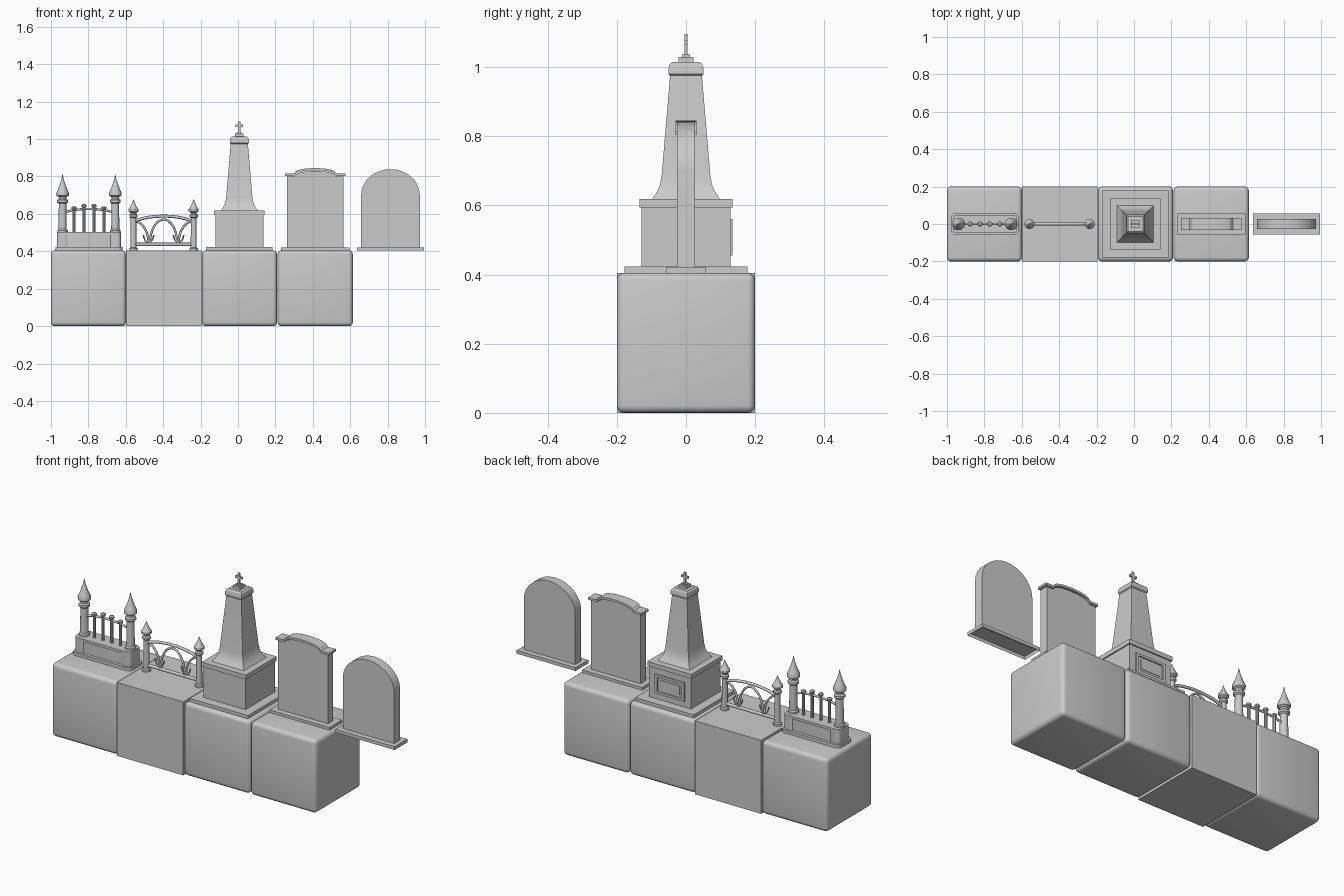
import bpy, bmesh, math

if "Cube" in bpy.data.objects:
    bpy.data.objects.remove(bpy.data.objects["Cube"])


def finish(name, bm, angle=30):
    me = bpy.data.meshes.new(name)
    bmesh.ops.recalc_face_normals(bm, faces=bm.faces)
    bm.to_mesh(me)
    bm.free()
    ob = bpy.data.objects.new(name, me)
    bpy.context.collection.objects.link(ob)
    smooth(ob, angle)
    return ob


def smooth(ob, angle=30):
    bpy.ops.object.select_all(action='DESELECT')
    ob.select_set(True)
    bpy.context.view_layer.objects.active = ob
    bpy.ops.object.shade_smooth_by_angle(angle=math.radians(angle))


def box(name, x, hx, hy, z0, z1, y=0, bevel=0, vertical_only=False, seg=3, open_bottom=False):
    bm = bmesh.new()
    bmesh.ops.create_cube(bm, size=1)
    for v in bm.verts:
        v.co = (x + v.co.x * 2 * hx, y + v.co.y * 2 * hy, (z0 + z1) / 2 + v.co.z * (z1 - z0))
    if bevel:
        edges = [e for e in bm.edges if not vertical_only
                 or abs(e.verts[0].co.z - e.verts[1].co.z) > 1e-4]
        bmesh.ops.bevel(bm, geom=edges, offset=bevel, segments=seg, profile=0.5, affect='EDGES')
    if open_bottom:
        bmesh.ops.delete(bm, geom=[f for f in bm.faces if f.calc_center_median().z < z0 + 1e-4],
                         context='FACES_ONLY')
    return finish(name, bm, 60 if bevel else 30)


def stack(name, x, profile, n, turn=0, angle=30):
    """Revolve (radius, z) pairs with n sides."""
    bm = bmesh.new()
    rings = []
    for r, z in profile:
        rings.append([bm.verts.new((x + r * math.cos(turn + 2 * math.pi * i / n),
                                    r * math.sin(turn + 2 * math.pi * i / n), z)) for i in range(n)])
    for a, b in zip(rings, rings[1:]):
        for i in range(n):
            bm.faces.new((a[i], a[(i + 1) % n], b[(i + 1) % n], b[i]))
    bm.faces.new(rings[0])
    bm.faces.new(rings[-1])
    return finish(name, bm, angle)


def slab(name, outline, hy):
    """Extrude an (x, z) outline through y."""
    bm = bmesh.new()
    f = bm.faces.new([bm.verts.new((x, -hy, z)) for x, z in outline])
    ext = bmesh.ops.extrude_face_region(bm, geom=[f])
    for v in ext['geom']:
        if isinstance(v, bmesh.types.BMVert):
            v.co.y = hy
    return finish(name, bm, 15)


def tube(name, pts, r):
    cu = bpy.data.curves.new(name, 'CURVE')
    cu.dimensions = '3D'
    cu.bevel_depth = r
    cu.bevel_resolution = 2
    cu.use_fill_caps = True
    sp = cu.splines.new('POLY')
    sp.points.add(len(pts) - 1)
    for p, (x, z) in zip(sp.points, pts):
        p.co = (x, 0, z, 1)
    ob = bpy.data.objects.new(name, cu)
    bpy.context.collection.objects.link(ob)
    bpy.ops.object.select_all(action='DESELECT')
    ob.select_set(True)
    bpy.context.view_layer.objects.active = ob
    bpy.ops.object.convert(target='MESH')
    smooth(bpy.context.view_layer.objects.active, 50)


def arc(cx, cz, rx, rz, a0, a1, n=14):
    return [(cx + rx * math.cos(math.radians(a0 + (a1 - a0) * i / n)),
             cz + rz * math.sin(math.radians(a0 + (a1 - a0) * i / n))) for i in range(n + 1)]


# Ground blocks: three rounded, one crisp
for i, x in enumerate((-0.8, 0.008, 0.413)):
    box(f"ground_block_{i}", x, 0.201, 0.2, 0, 0.405, bevel=0.022, seg=4)
box("ground_block_plain", -0.397, 0.202, 0.2, 0, 0.405)

# Walled fence
c = -0.797
box("fence_wall_plinth", c, 0.18, 0.06, 0.402, 0.422, bevel=0.025, vertical_only=True)
box("fence_wall", c, 0.165, 0.043, 0.42, 0.492, bevel=0.02, vertical_only=True)
box("fence_wall_coping", c, 0.172, 0.049, 0.488, 0.502, bevel=0.022, vertical_only=True)
for s in (-1, 1):
    box("wall_pier", c + s * 0.14, 0.031, 0.047, 0.42, 0.49, bevel=0.018, vertical_only=True)
    stack("wall_post", c + s * 0.141,
          [(0.028, 0.5), (0.028, 0.512), (0.022, 0.518), (0.02, 0.655), (0.029, 0.662), (0.029, 0.674),
           (0.02, 0.68), (0.02, 0.69), (0.033, 0.698), (0.034, 0.712), (0.026, 0.728),
           (0.015, 0.757), (0.006, 0.785), (0.001, 0.81)], 14)
for k, h in ((-1.5, 0.64), (-0.5, 0.652), (0.5, 0.652), (1.5, 0.64)):
    stack("wall_spindle", c + k * 0.053,
          [(0.008, 0.5), (0.008, h - 0.018), (0.013, h - 0.014), (0.014, h - 0.005), (0.008, h)], 10)
tube("wall_fence_rail", arc(c, 0.59, 0.15, 0.036, 155, 25), 0.006)

# Low fence
c = -0.398
for s in (-1, 1):
    stack("low_fence_post", c + s * 0.161,
          [(0.022, 0.402), (0.022, 0.415), (0.016, 0.42), (0.015, 0.578), (0.022, 0.584), (0.022, 0.594),
           (0.015, 0.6), (0.015, 0.606), (0.027, 0.614), (0.027, 0.624), (0.018, 0.637),
           (0.007, 0.66), (0.001, 0.677)], 14)
    tube("fence_quarter_arch", arc(c + s * 0.155, 0.44, 0.075, 0.12, 90, 90 - 90 * -s), 0.006)
    tube("fence_inner_arch", arc(c, 0.44, 0.073, 0.13, 90, 90 - 90 * s), 0.006)
    tube("fence_scroll", arc(c + s * 0.08, 0.495, 0.028, 0.048, 190, 350, 8), 0.004)
tube("low_fence_top_rail", arc(c, 0.53, 0.18, 0.058, 150, 30), 0.008)
tube("low_fence_bottom_rail", [(c - 0.16, 0.437), (c + 0.16, 0.437)], 0.009)

# Obelisk monument
c = 0.007
box("obelisk_plinth", c, 0.178, 0.178, 0.403, 0.423)
box("obelisk_pedestal", c, 0.128, 0.128, 0.42, 0.597)
box("obelisk_pedestal_cap", c, 0.135, 0.135, 0.594, 0.618)
d = math.sqrt(2)
stack("obelisk_shaft", c, [(h * d, z) for h, z in (
    (0.098, 0.618), (0.085, 0.637), (0.075, 0.66), (0.07, 0.69), (0.046, 0.975), (0.051, 0.98),
    (0.051, 0.995), (0.047, 1.008), (0.04, 1.014))], 4, math.pi / 4, 20)
box("obelisk_top_block", c, 0.022, 0.022, 1.012, 1.029)
box("obelisk_top_step", c, 0.014, 0.012, 1.028, 1.036)
box("cross_upright", c, 0.006, 0.004, 1.034, 1.095)
box("cross_arm", c, 0.021, 0.004, 1.065, 1.077)
# Framed plaque on the rear of the pedestal
for s in (-1, 1):
    box("plaque_frame_side", c + s * 0.082, 0.008, 0.005, 0.455, 0.56, y=0.13)
for z in (0.455, 0.547):
    box("plaque_frame_bar", c, 0.082, 0.005, z, z + 0.013, y=0.13)
box("plaque_panel", c, 0.06, 0.004, 0.482, 0.533, y=0.127)

# Capped headstone
c = 0.413
top = [(c + 0.163, 0.815), (c + 0.115, 0.815)] + \
    arc(c, 0.822, 0.107, 0.023, 0, 180, 12) + [(c - 0.115, 0.815), (c - 0.163, 0.815)]
box("headstone_base", c, 0.183, 0.055, 0.403, 0.42)
under = [(x, z - 0.012) for x, z in top]
slab("headstone_cap", top + under[::-1], 0.031)
body = [(max(c - 0.152, min(c + 0.152, x)), z - 0.004) for x, z in under]
slab("headstone_body", body + [(c - 0.152, 0.415), (c + 0.152, 0.415)], 0.023)

# Arched headstone, base open underneath
c = 0.815
box("arched_headstone_base", c, 0.18, 0.056, 0.403, 0.421, open_bottom=True)
slab("arched_headstone_body", arc(c, 0.7, 0.157, 0.139, 0, 180, 14) +
     [(c - 0.157, 0.42), (c + 0.157, 0.42)], 0.026)
